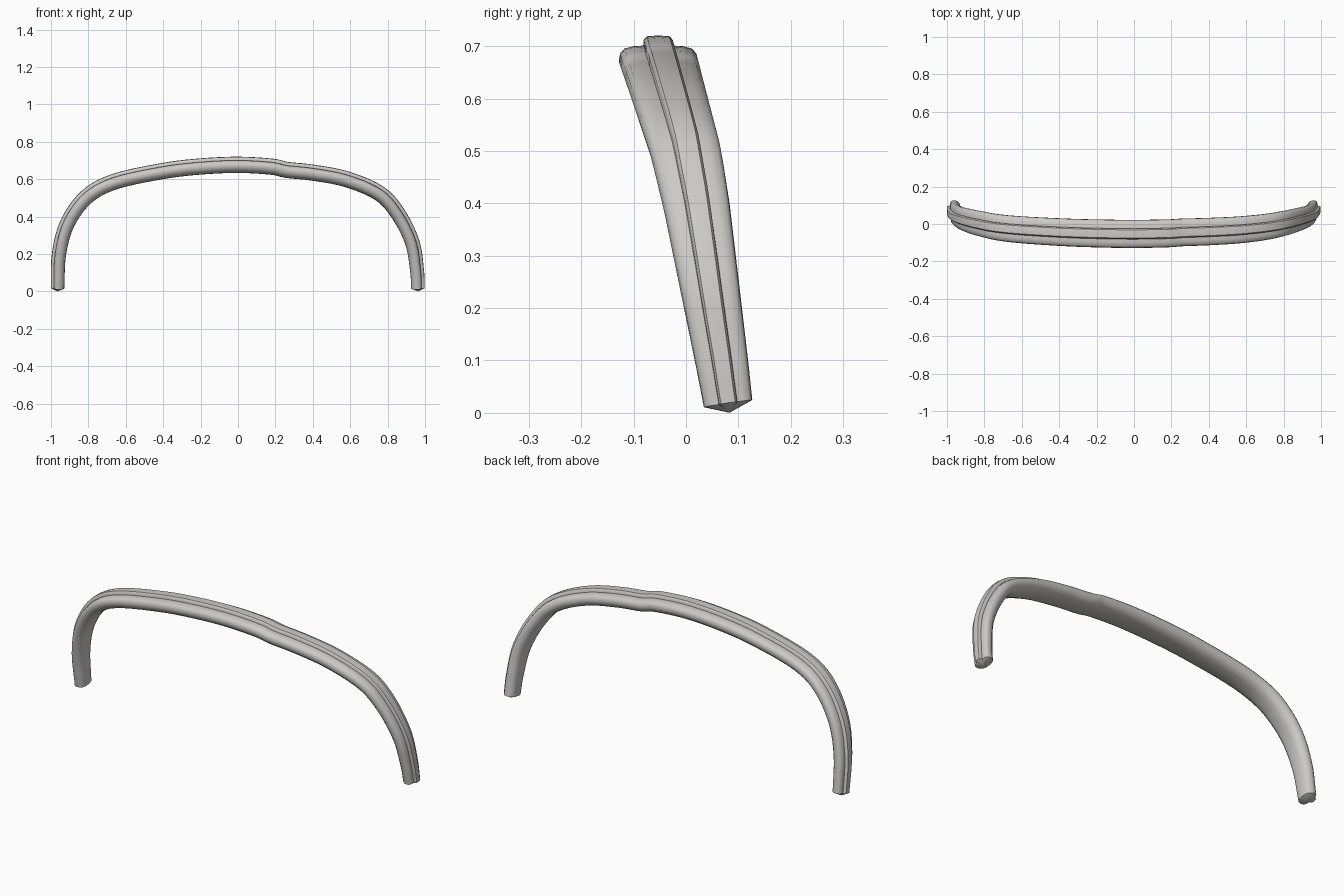
import bpy, bmesh, math
from mathutils import Vector

cube = bpy.data.objects.get("Cube")
if cube:
    bpy.data.objects.remove(cube)

mat = bpy.data.materials.new("warm_light_grey")
mat.use_nodes = True
colour = (0.6, 0.59, 0.56, 1)
mat.diffuse_color = colour
mat.node_tree.nodes["Principled BSDF"].inputs["Base Color"].default_value = colour

# Arch centre line (x, z)
ARCH = [(-.965, .018), (-.957, .2), (-.912, .365), (-.81, .505), (-.66, .587),
        (-.4, .644), (-.2, .668), (0, .677), (.18, .667), (.26, .65), (.4, .635),
        (.58, .6), (.755, .525), (.856, .415), (.932, .262), (.957, .113), (.962, .018)]
# Backward lean: (height, y)
LEAN = [(0, .083), (.1, .068), (.2, .052), (.3, .036), (.4, .02),
        (.5, 0), (.6, -.03), (.7, -.06)]
# Half cross-section from inner middle to ridge middle (across, outward)
HALF = [(0, -1), (.4, -.97), (.72, -.83), (.92, -.52), (1, -.15), (.97, .2),
        (.86, .42), (.62, .53), (.38, .55), (.37, .8), (.29, .96), (0, 1)]
SECTION = HALF + [(-b, n) for b, n in HALF[-2:0:-1]]
STEPS = 5


def lean(z):
    for (z0, y0), (z1, y1) in zip(LEAN, LEAN[1:]):
        if z <= z1:
            return y0 + (y1 - y0) * (z - z0) / (z1 - z0)
    return LEAN[-1][1]


def smooth_path(points):
    p = [Vector(q) for q in points]
    p = [2 * p[0] - p[1]] + p + [2 * p[-1] - p[-2]]
    out = []
    for a, b, c, d in zip(p, p[1:], p[2:], p[3:]):
        for i in range(STEPS):
            t = i / STEPS
            out.append(b + (c - a) * t / 2 + (2 * a - 5 * b + 4 * c - d) * t * t / 2
                       + (3 * b - a - 3 * c + d) * t ** 3 / 2)
    out.append(p[-2])
    return [Vector((q.x, lean(q.y), q.y)) for q in out]


# Sweep the ridged section, narrowing towards both ends
path = smooth_path(ARCH)
bm = bmesh.new()
rings = []
for i, c in enumerate(path):
    tangent = (path[min(i + 1, len(path) - 1)] - path[max(i - 1, 0)]).normalized()
    across = Vector((0, 1, 0))
    across = (across - tangent * across.dot(tangent)).normalized()
    outward = across.cross(tangent) * -1
    if outward.dot(Vector((c.x, 0, c.z))) < 0:
        outward.negate()
    width = .046 + .043 * c.z
    depth = .036 + .011 * c.z
    rings.append([bm.verts.new(c + across * b * width + outward * n * depth)
                  for b, n in SECTION])

count = len(SECTION)
for r0, r1 in zip(rings, rings[1:]):
    for j in range(count):
        k = (j + 1) % count
        bm.faces.new((r0[j], r0[k], r1[k], r1[j]))

# Shallow pointed end caps
for ring, c, inner in ((rings[0], path[0], path[1]), (rings[-1], path[-1], path[-2])):
    tip = bm.verts.new(c + (c - inner).normalized() * .018)
    for j in range(count):
        bm.faces.new((ring[j], ring[(j + 1) % count], tip))
bmesh.ops.recalc_face_normals(bm, faces=bm.faces)

mesh = bpy.data.meshes.new("arched_band")
bm.to_mesh(mesh)
bm.free()
mesh.materials.append(mat)
band = bpy.data.objects.new("arched_band", mesh)
bpy.context.collection.objects.link(band)
bpy.ops.object.select_all(action='DESELECT')
band.select_set(True)
bpy.context.view_layer.objects.active = band
bpy.ops.object.shade_smooth_by_angle(angle=math.radians(42))
